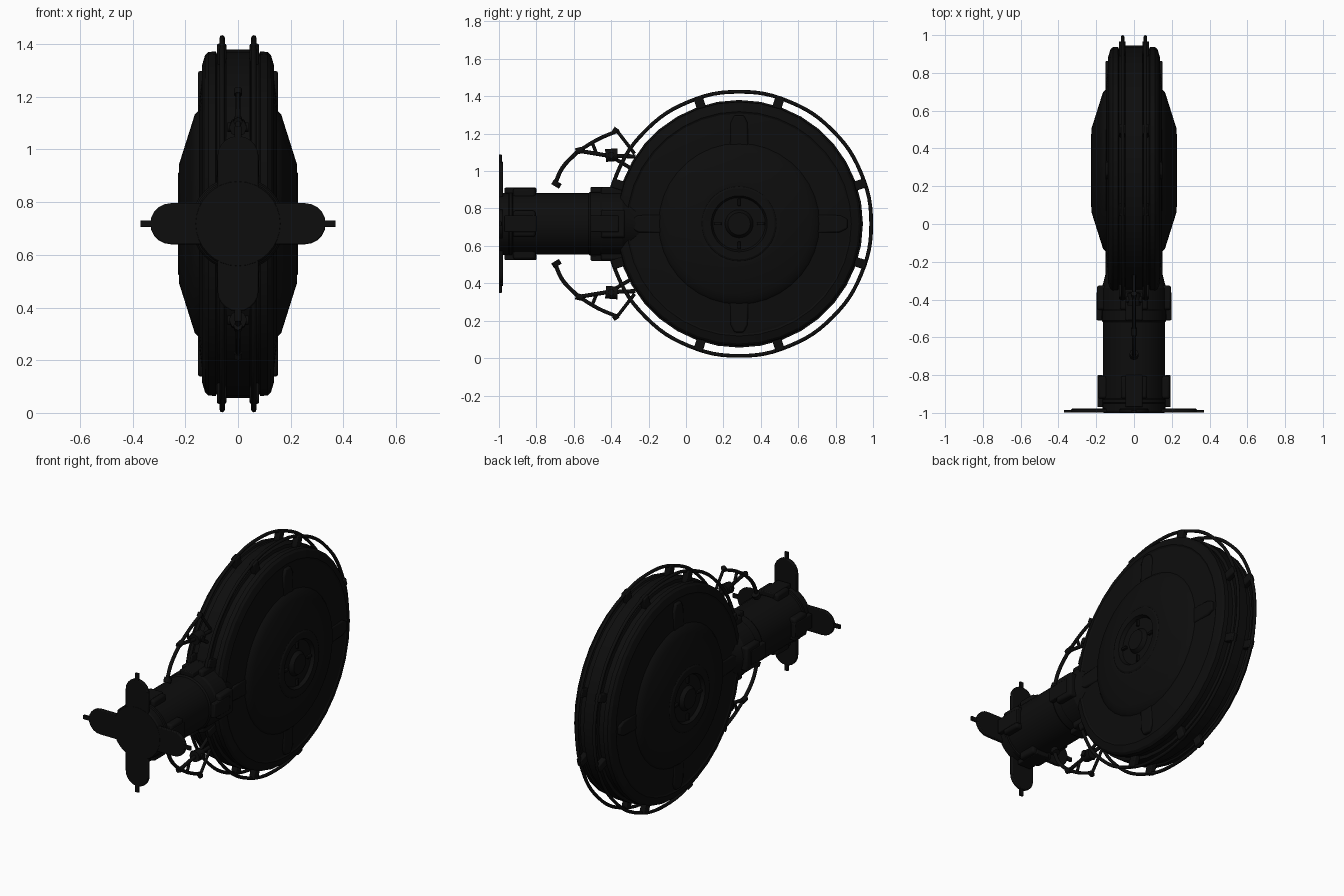
import bpy, bmesh
from math import sin, cos, pi, radians
from mathutils import Matrix, Vector

cube = bpy.data.objects.get("Cube")
if cube:
    bpy.data.objects.remove(cube)

CENTRE = Vector((0, 0.284, 0.718))
MID = CENTRE.z

black = bpy.data.materials.new("near_black_metal")
black.use_nodes = True
black.diffuse_color = (0.004, 0.004, 0.004, 1)
bsdf = black.node_tree.nodes["Principled BSDF"]
bsdf.inputs["Base Color"].default_value = black.diffuse_color
bsdf.inputs["Roughness"].default_value = 0.7


def finish(name, bm, bevel=0.0):
    bmesh.ops.recalc_face_normals(bm, faces=bm.faces)
    mesh = bpy.data.meshes.new(name)
    bm.to_mesh(mesh)
    bm.free()
    mesh.materials.append(black)
    ob = bpy.data.objects.new(name, mesh)
    bpy.context.collection.objects.link(ob)
    if bevel:
        mod = ob.modifiers.new("bevel", "BEVEL")
        mod.width, mod.segments = bevel, 2
    bpy.ops.object.select_all(action="DESELECT")
    ob.select_set(True)
    bpy.context.view_layer.objects.active = ob
    bpy.ops.object.shade_smooth_by_angle(angle=radians(30))
    return ob


def lathe(name, profile, place, sides=32):
    """Turn (along, radius) points around the x axis, then place the result."""
    bm = bmesh.new()
    rings = []
    for along, r in profile:
        rings.append([bm.verts.new((along, r * cos(2 * pi * i / sides), r * sin(2 * pi * i / sides)))
                      for i in range(sides)])
    for a, b in zip(rings, rings[1:]):
        for i in range(sides):
            j = (i + 1) % sides
            bm.faces.new((a[i], a[j], b[j], b[i]))
    bm.faces.new(rings[0])
    bm.faces.new(rings[-1])
    bm.transform(place)
    return finish(name, bm)


def box(name, size, place, bevel=0.006):
    bm = bmesh.new()
    bmesh.ops.create_cube(bm, size=1, matrix=place @ Matrix.Diagonal((*size, 1)))
    return finish(name, bm, bevel)


def extrude(name, outline, depth, place, bevel=0.004):
    """Extrude an xy outline along z by depth."""
    bm = bmesh.new()
    face = bm.faces.new([bm.verts.new((x, y, 0)) for x, y in outline])
    new = bmesh.ops.extrude_face_region(bm, geom=[face])["geom"]
    bmesh.ops.translate(bm, vec=(0, 0, depth), verts=[v for v in new if isinstance(v, bmesh.types.BMVert)])
    bm.transform(place)
    return finish(name, bm, bevel)


def tube(name, points, radius, closed=False, smooth=True):
    curve = bpy.data.curves.new(name, "CURVE")
    curve.dimensions = "3D"
    curve.bevel_depth, curve.bevel_resolution, curve.resolution_u = radius, 2, 6
    curve.use_fill_caps = True
    spline = curve.splines.new("BEZIER")
    spline.bezier_points.add(len(points) - 1)
    for p, co in zip(spline.bezier_points, points):
        p.co = co
        p.handle_left_type = p.handle_right_type = "AUTO" if smooth else "VECTOR"
    spline.use_cyclic_u = closed
    curve.materials.append(black)
    ob = bpy.data.objects.new(name, curve)
    bpy.context.collection.objects.link(ob)


def turn(degrees, axis):
    return Matrix.Rotation(radians(degrees), 4, axis)


at_disc = Matrix.Translation(CENTRE)
at_neck = Matrix.Translation((0, 0, MID)) @ turn(90, "Z")

# Main disc with stepped shoulders and a sunken hub on each side
half = [(0.228, 0.06), (0.215, 0.07), (0.205, 0.075), (0.205, 0.14), (0.226, 0.15), (0.228, 0.19),
        (0.222, 0.2), (0.224, 0.225), (0.175, 0.38), (0.164, 0.415), (0.148, 0.43), (0.146, 0.48),
        (0.132, 0.59), (0.137, 0.6), (0.125, 0.64), (0.112, 0.652), (0.085, 0.654), (0.08, 0.645),
        (0.05, 0.645), (0.045, 0.662)]
lathe("main_disc", half + [(-x, r) for x, r in reversed(half)], at_disc, 36)

for side in (1, -1):
    tag = "left" if side > 0 else "right"
    # Tapered pads on the shoulder and little hub spokes
    pad = [(-0.05, 0.41), (0.05, 0.41), (0.045, 0.54), (0.025, 0.58), (-0.025, 0.58), (-0.045, 0.54)]
    for k in range(4):
        tilt = Matrix(((0, 0, side, 0), (1, 0, 0, 0), (0, 1, 0, 0), (0, 0, 0, 1)))
        spin = at_disc @ turn(90 * k, "X")
        extrude(f"{tag}_shoulder_pad_{k}", pad, 0.035,
                spin @ Matrix.Translation((side * 0.117, 0, 0)) @ tilt, 0.008)
        box(f"{tag}_hub_spoke_{k}", (0.02, 0.015, 0.04),
            spin @ Matrix.Translation((side * 0.21, 0, 0.115)), 0.003)
    # Guard rail around the rim
    ring = [CENTRE + Vector((side * 0.06, 0.706 * cos(a * pi / 8), 0.706 * sin(a * pi / 8)))
            for a in range(16)]
    tube(f"{tag}_guard_rail", ring, 0.01, closed=True)
    # Rail brackets
    for angle in (18, 72, 108, 162, 198, 252, 288, 342):
        box(f"{tag}_rail_bracket_{angle}", (0.036, 0.075, 0.05),
            at_disc @ turn(angle, "X") @ Matrix.Translation((side * 0.062, 0.675, 0)))

# Neck tube with collars
neck = [(-1.0, 0.16), (-0.99, 0.166), (-0.95, 0.166), (-0.945, 0.172), (-0.93, 0.172), (-0.925, 0.165),
        (-0.82, 0.165), (-0.52, 0.165), (-0.51, 0.172), (-0.46, 0.172), (-0.45, 0.178), (-0.34, 0.178),
        (-0.32, 0.165), (-0.22, 0.14)]
lathe("neck_tube", neck, at_neck)

# Four-way clamps and end lobes around the neck
arc = [(0.078 * cos(a), 0.255 + 0.078 * sin(a)) for a in [pi * i / 10 for i in range(11)]]
lobe = [(0.078, 0.1)] + arc + [(-0.078, 0.1)]
flat = Matrix.Translation((0, -0.978, 0)) @ turn(90, "X")
for k in range(4):
    spin = Matrix.Translation((0, 0, MID)) @ turn(90 * k, "Y")
    extrude(f"end_lobe_{k}", lobe, 0.021, spin @ flat, 0.005)
    box(f"lobe_tab_{k}", (0.026, 0.014, 0.06), spin @ Matrix.Translation((0, -0.992, 0.341)), 0.003)
    box(f"front_clamp_{k}", (0.14, 0.12, 0.05), spin @ Matrix.Translation((0, -0.865, 0.165)), 0.012)
    box(f"front_clamp_plate_{k}", (0.09, 0.17, 0.03), spin @ Matrix.Translation((0, -0.885, 0.178)), 0.005)
    box(f"rear_clamp_{k}", (0.15, 0.13, 0.06), spin @ Matrix.Translation((0, -0.39, 0.166)), 0.012)
    box(f"rear_clamp_plate_{k}", (0.09, 0.15, 0.03), spin @ Matrix.Translation((0, -0.435, 0.183)), 0.005)

# Bracing arms above and below the neck
for s, tag in ((1, "upper"), (-1, "lower")):
    def pt(y, h, x=0.0):
        return Vector((x, y, MID + s * h))
    tube(f"{tag}_arm", [pt(-0.7, 0.215), pt(-0.66, 0.3), pt(-0.575, 0.39)], 0.011)
    tube(f"{tag}_arm_foot", [pt(-0.7, 0.2), pt(-0.685, 0.225)], 0.024, smooth=False)
    tube(f"{tag}_arm_tip", [pt(-0.59, 0.387), pt(-0.55, 0.396)], 0.017, smooth=False)
    tube(f"{tag}_top_strut", [pt(-0.57, 0.392), pt(-0.47, 0.452), pt(-0.37, 0.495)], 0.01)
    tube(f"{tag}_rear_strut", [pt(-0.375, 0.505), pt(-0.275, 0.375)], 0.009, smooth=False)
    tube(f"{tag}_cross_strut", [pt(-0.57, 0.39), pt(-0.42, 0.365), pt(-0.27, 0.36)], 0.011, smooth=False)
    tube(f"{tag}_short_strut", [pt(-0.5, 0.43), pt(-0.48, 0.38)], 0.009, smooth=False)
    tube(f"{tag}_strut_knob", [pt(-0.382, 0.49), pt(-0.368, 0.51)], 0.016, smooth=False)
    tube(f"{tag}_joint", [pt(-0.43, 0.365), pt(-0.365, 0.37)], 0.034, smooth=False)
    tube(f"{tag}_joint_pin", [pt(-0.4, 0.367, -0.04), pt(-0.4, 0.367, 0.04)], 0.018, smooth=False)
    tube(f"{tag}_inner_strut", [pt(-0.4, 0.36), pt(-0.3, 0.3)], 0.01, smooth=False)
